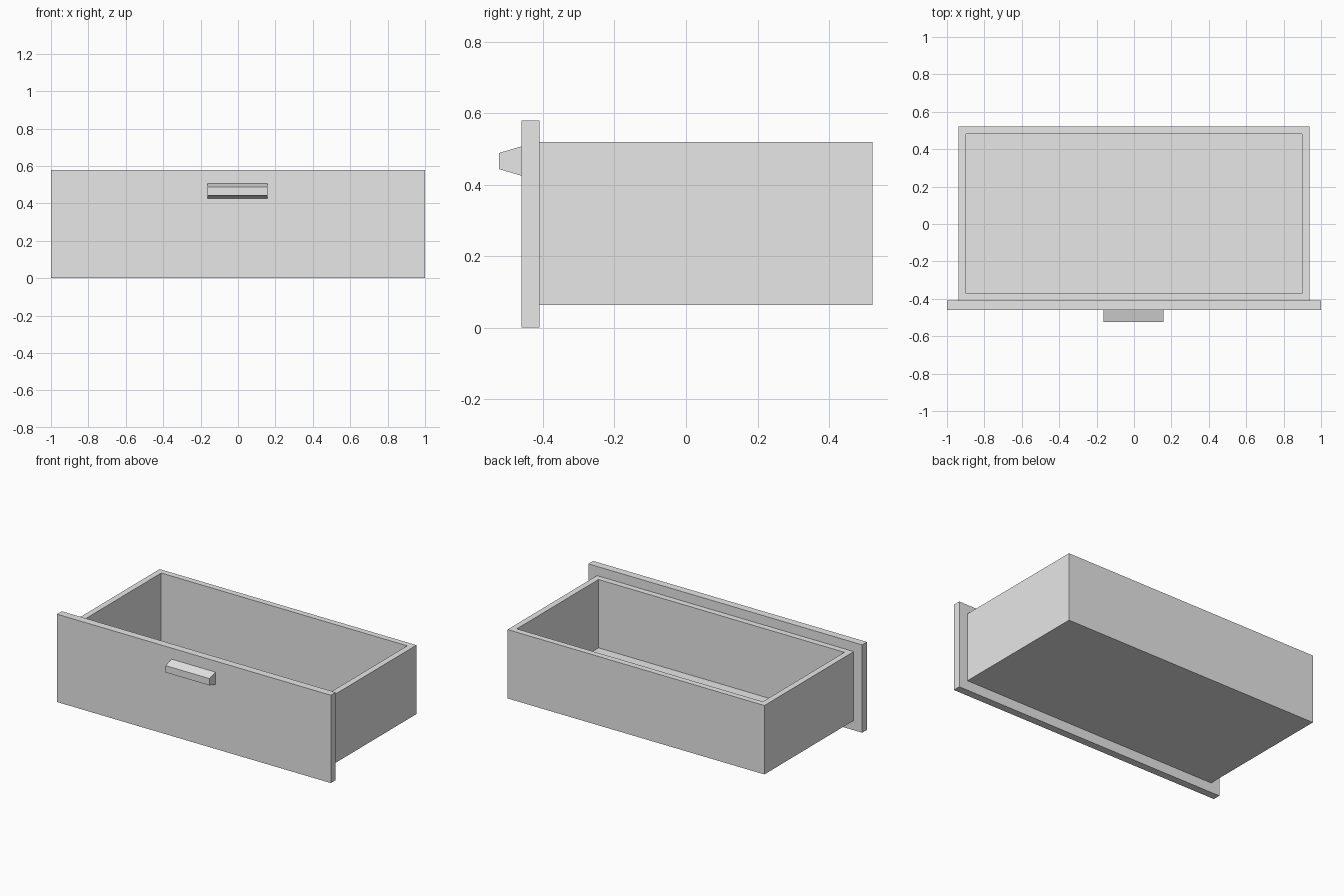
import bpy
import bmesh

old = bpy.data.objects.get("Cube")
if old:
    bpy.data.objects.remove(old, do_unlink=True)

# Single plain grey material
grey = bpy.data.materials.new("plain grey")
grey.use_nodes = True
colour = (0.8, 0.8, 0.8, 1)
grey.diffuse_color = colour
grey.node_tree.nodes["Principled BSDF"].inputs["Base Color"].default_value = colour


def add_object(name, bm):
    bmesh.ops.recalc_face_normals(bm, faces=bm.faces)
    mesh = bpy.data.meshes.new(name)
    bm.to_mesh(mesh)
    bm.free()
    mesh.materials.append(grey)
    obj = bpy.data.objects.new(name, mesh)
    bpy.context.collection.objects.link(obj)
    return obj


def box(name, low, high):
    bm = bmesh.new()
    bmesh.ops.create_cube(bm, size=1)
    for v in bm.verts:
        v.co = [h if c > 0 else l for c, l, h in zip(v.co, low, high)]
    return bm if name is None else add_object(name, bm)


# Front panel
FRONT, JOIN, BACK = -0.46, -0.41, 0.522
box("front_panel", (-1, FRONT, 0), (1, JOIN, 0.58))

# Open tray: inset the top, then push the inner face down to the thin floor
BOTTOM, RIM, FLOOR, WALL = 0.064, 0.519, 0.068, 0.056
bm = box(None, (-0.938, JOIN, BOTTOM), (0.938, BACK, RIM))
bm.normal_update()
top = max(bm.faces, key=lambda f: f.calc_center_median().z)
bmesh.ops.inset_region(bm, faces=[top], thickness=WALL)
well = bmesh.ops.extrude_face_region(bm, geom=[top])["geom"]
bmesh.ops.delete(bm, geom=[top], context="FACES_ONLY")
for v in (g for g in well if isinstance(g, bmesh.types.BMVert)):
    v.co.z = FLOOR
add_object("drawer_tray", bm)

# Handle, tapering towards its front face
bm = box(None, (-0.163, -0.523, 0.425), (0.158, FRONT, 0.507))
for v in bm.verts:
    if v.co.y < FRONT - 0.01:
        v.co.z = 0.466 + (v.co.z - 0.466) * 0.55
add_object("handle", bm)
